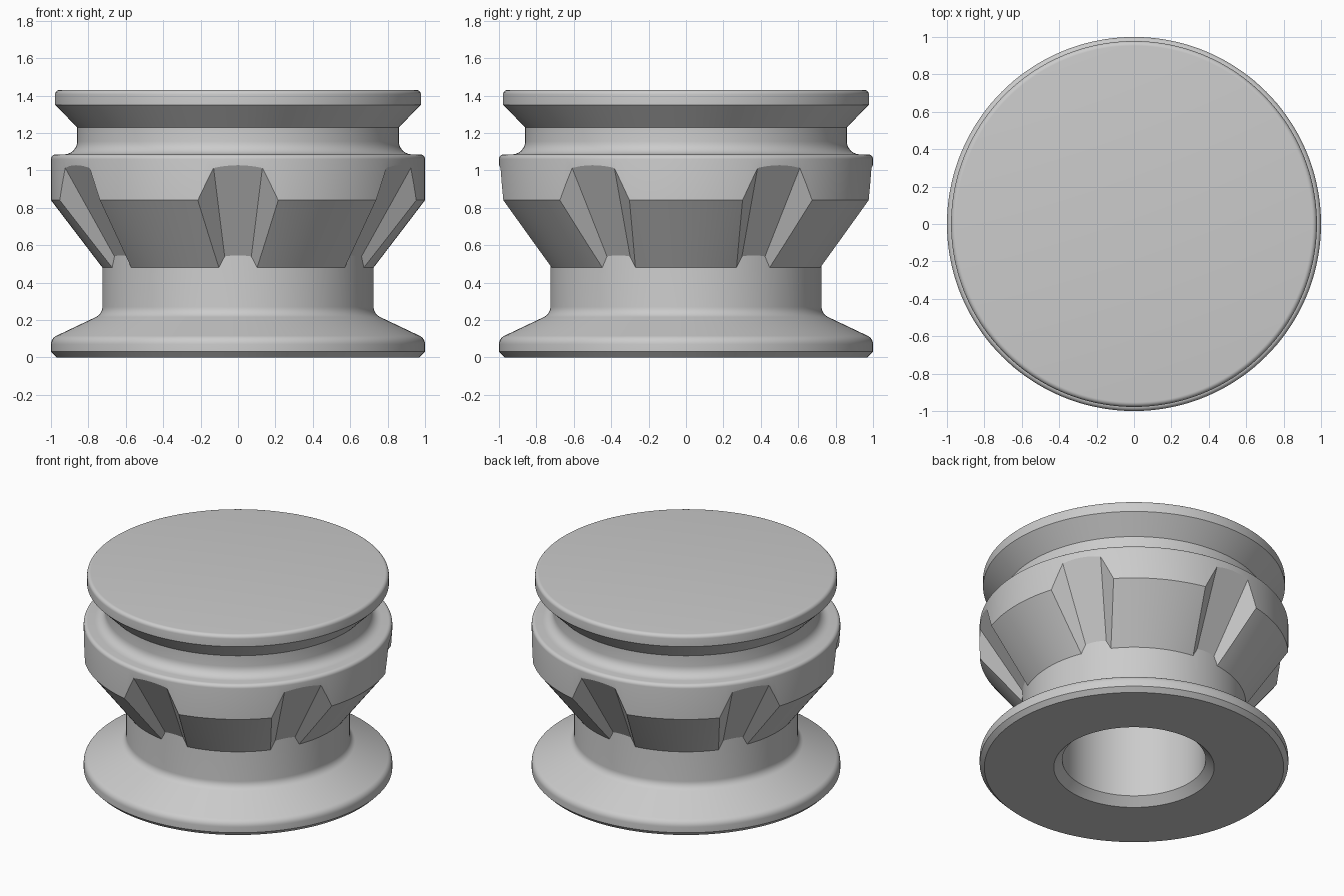
import bpy, bmesh, math
from mathutils import Vector, Matrix

cube = bpy.data.objects.get("Cube")
if cube:
    bpy.data.objects.remove(cube, do_unlink=True)

grey = bpy.data.materials.new("plain_grey")
grey.use_nodes = True
colour = (0.6, 0.6, 0.6, 1)
grey.diffuse_color = colour
grey.node_tree.nodes["Principled BSDF"].inputs["Base Color"].default_value = colour


def make_object(name, bm):
    bmesh.ops.recalc_face_normals(bm, faces=bm.faces)
    mesh = bpy.data.meshes.new(name)
    bm.to_mesh(mesh)
    bm.free()
    mesh.materials.append(grey)
    obj = bpy.data.objects.new(name, mesh)
    bpy.context.collection.objects.link(obj)
    return obj


def arc(cx, cz, radius, start, end, steps=6):
    """Profile points along a circular fillet, angles in degrees."""
    angles = [math.radians(start + (end - start) * i / steps) for i in range(steps + 1)]
    return [(cx + radius * math.cos(a), cz + radius * math.sin(a)) for a in angles]


def lathe(name, profile, steps=144):
    """Revolve a profile of (radius, height) points about the z axis."""
    bm = bmesh.new()
    verts = [bm.verts.new((r, 0, z)) for r, z in profile]
    edges = [bm.edges.new(pair) for pair in zip(verts, verts[1:])]
    bmesh.ops.spin(bm, geom=verts + edges, cent=(0, 0, 0), axis=(0, 0, 1),
                   angle=math.tau, steps=steps)
    bmesh.ops.remove_doubles(bm, verts=bm.verts, dist=1e-5)
    return make_object(name, bm)


def smooth(obj):
    bpy.ops.object.select_all(action='DESELECT')
    obj.select_set(True)
    bpy.context.view_layer.objects.active = obj
    bpy.ops.object.shade_smooth_by_angle(angle=math.radians(28))


# Flanged foot and neck with a chamfered blind bore
foot = lathe("foot_and_neck",
             [(0, 1.0), (0.465, 1.0), (0.465, 0.055), (0.52, 0), (0.97, 0), (1, 0.03)]
             + arc(0.95, 0.07, 0.05, 0, 64)
             + arc(0.785, 0.27, 0.06, 244, 180)
             + [(0.725, 1.1), (0, 1.1)])

# Head: tapered collar, groove and flat cap
head = lathe("head",
             [(0, 1.05), (0.66, 1.05), (0.66, 0.48), (0.725, 0.48), (1, 0.84)]
             + arc(0.975, 1.06, 0.025, 0, 90)
             + arc(0.93, 1.155, 0.07, 270, 180)
             + [(0.86, 1.23), (0.978, 1.35)]
             + arc(0.953, 1.405, 0.025, 0, 90)
             + [(0, 1.43)])

# Six flared notches around the collar
bm = bmesh.new()
outward = Vector((0, 0.868, -0.496))
for k in range(6):
    turn = Matrix.Rotation(math.radians(180 + 60 * k), 3, 'Z')
    corners = []
    for z in (0.43, 1.12):
        for depth in (0, 0.16):
            floor = Vector((0, 0.716 + 0.571 * (z - 0.53), z))
            half = 0.07 + 0.125 * (z - 0.53) + 1.4 * depth
            for side in (-1, 1):
                point = floor + outward * depth + Vector((side * half, 0, 0))
                corners.append(bm.verts.new(turn @ point))
    bmesh.ops.convex_hull(bm, input=corners)
cutter = make_object("notch_cutter", bm)
cutter.hide_render = True

notches = head.modifiers.new("notches", 'BOOLEAN')
notches.operation = 'DIFFERENCE'
notches.solver = 'EXACT'
notches.object = cutter
bpy.context.view_layer.objects.active = head
bpy.ops.object.modifier_apply(modifier=notches.name)
bpy.data.objects.remove(cutter, do_unlink=True)

for part in (foot, head):
    smooth(part)
